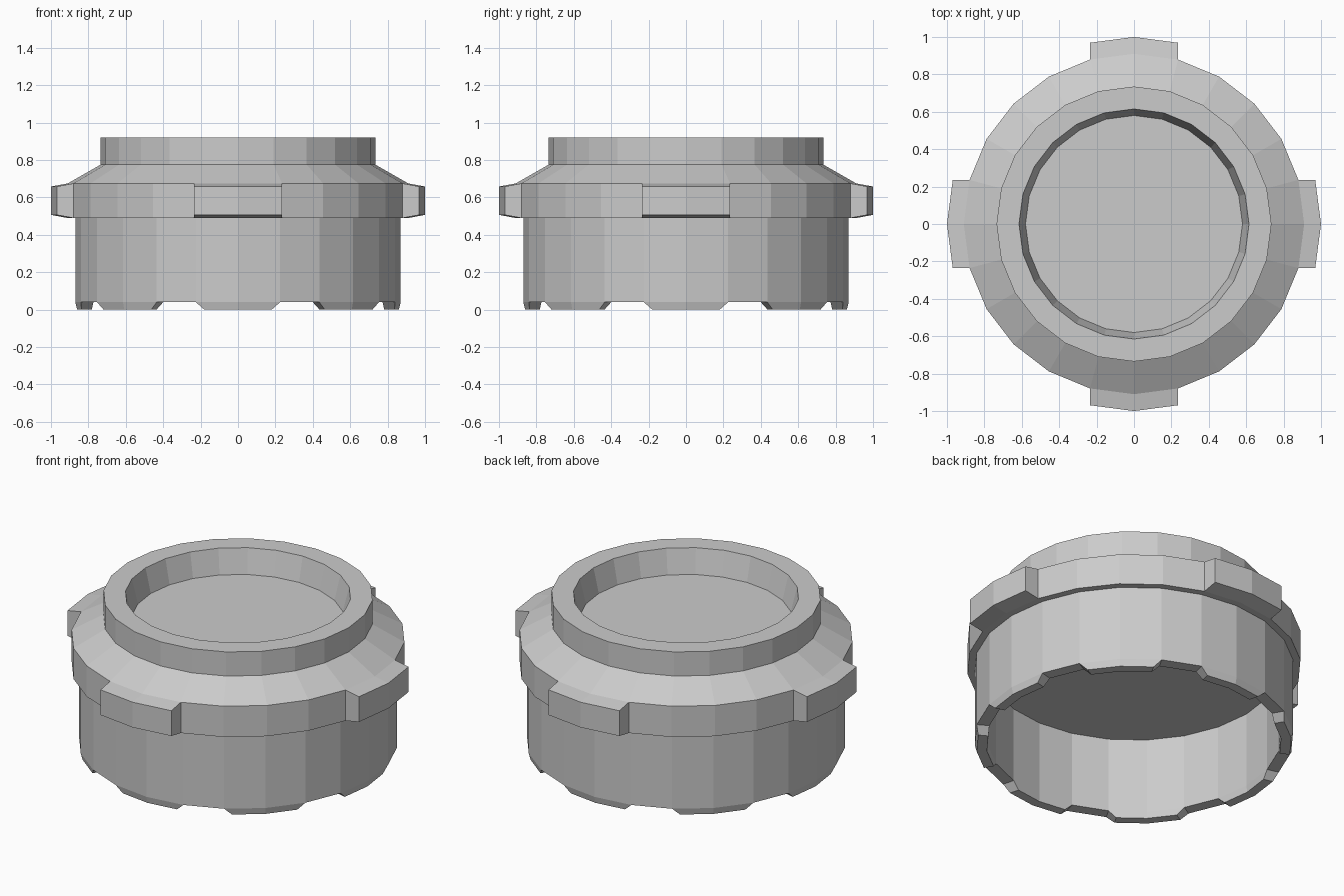
import bpy, bmesh, math
from mathutils import Vector

if "Cube" in bpy.data.objects:
    bpy.data.objects.remove(bpy.data.objects["Cube"])

N = 24

# Lathe profile (radius, height): inner ceiling, skirt, flange, shoulder, rim, recessed floor
profile = [(0.80, 0.49), (0.80, 0.04), (0.87, 0.04), (0.87, 0.49), (0.91, 0.49),
           (0.91, 0.675), (0.735, 0.775), (0.735, 0.92), (0.615, 0.92), (0.58, 0.775)]
SKIRT_END, FLANGE_SIDE = 1, 4

bm = bmesh.new()
rings = [[bm.verts.new((r * math.cos(i * math.tau / N), r * math.sin(i * math.tau / N), z))
          for i in range(N)] for r, z in profile]
bands = []
for a, b in zip(rings, rings[1:]):
    bands.append([bm.faces.new((a[i], a[(i + 1) % N], b[(i + 1) % N], b[i])) for i in range(N)])
bm.faces.new(rings[0])
bm.faces.new(rings[-1])


def extrude(faces, offset, scale, centre=None):
    """Extrude a patch, move it, and scale it about its bounding centre."""
    geom = bmesh.ops.extrude_face_region(bm, geom=faces)["geom"]
    verts = [g for g in geom if isinstance(g, bmesh.types.BMVert)]
    bmesh.ops.delete(bm, geom=[f for f in faces if f.is_valid], context='FACES_ONLY')
    mid = sum((v.co for v in verts), Vector()) / len(verts) if centre is None else centre
    for v in verts:
        d = v.co - mid
        v.co = mid + Vector(d[k] * scale[k] for k in range(3)) + offset


# Four locking tabs on the flange, each two facets wide
for k in range(4):
    a = k * math.pi / 2
    i = k * N // 4
    extrude([bands[FLANGE_SIDE][i - 1], bands[FLANGE_SIDE][i]],
            Vector((math.cos(a), math.sin(a), 0)) * 0.09, (1, 1, 0.82))

# Eight tapered teeth under the skirt, each two facets wide
for k in range(8):
    a = k * math.pi / 4
    i = k * N // 8
    extrude([bands[SKIRT_END][i - 1], bands[SKIRT_END][i]],
            Vector((0, 0, -0.04)), (0.8, 0.8, 1),
            Vector((0.82 * math.cos(a), 0.82 * math.sin(a), 0.04)))

bmesh.ops.recalc_face_normals(bm, faces=bm.faces)
mesh = bpy.data.meshes.new("round_cap")
bm.to_mesh(mesh)
bm.free()
bpy.context.collection.objects.link(bpy.data.objects.new("round_cap", mesh))
